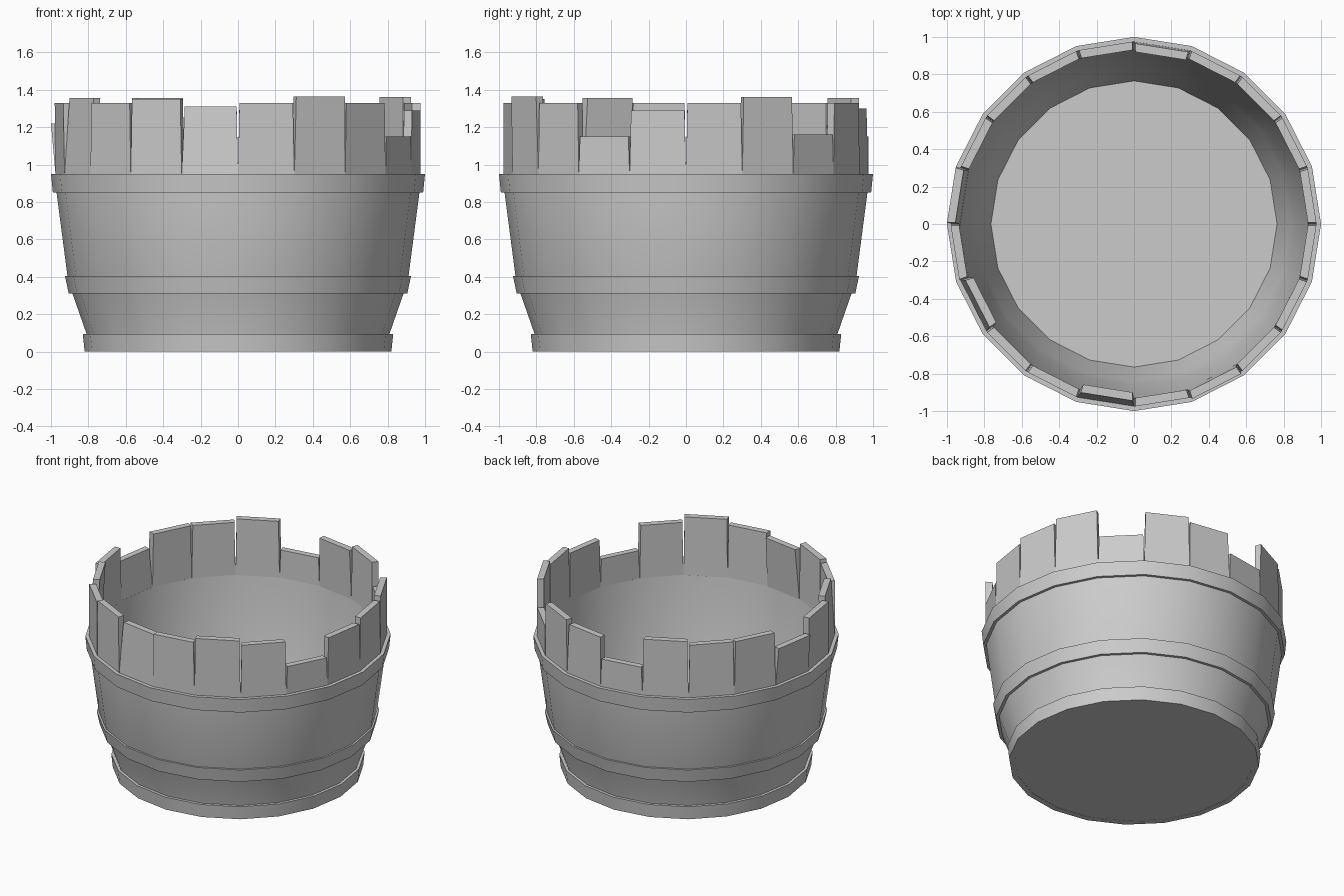
import bpy, bmesh, math

if "Cube" in bpy.data.objects:
    bpy.data.objects.remove(bpy.data.objects["Cube"])

N = 20
STEP = 2 * math.pi / N


def finish(bm, name, smooth):
    bmesh.ops.recalc_face_normals(bm, faces=bm.faces[:])
    me = bpy.data.meshes.new(name)
    bm.to_mesh(me)
    bm.free()
    ob = bpy.data.objects.new(name, me)
    bpy.context.collection.objects.link(ob)
    if smooth:
        bpy.ops.object.select_all(action='DESELECT')
        ob.select_set(True)
        bpy.context.view_layer.objects.active = ob
        bpy.ops.object.shade_smooth_by_angle(angle=math.radians(25))
    return ob


def lathe(name, profile, closed=True):
    """Turn (radius, z) points around z; an open profile is capped at both ends."""
    bm = bmesh.new()
    rings = [[bm.verts.new((r * math.cos(i * STEP), r * math.sin(i * STEP), z))
              for i in range(N)] for r, z in profile]
    pairs = list(zip(rings, rings[1:]))
    if closed:
        pairs.append((rings[-1], rings[0]))
    else:
        bm.faces.new(rings[0])
        bm.faces.new(rings[-1])
    for a, b in pairs:
        for i in range(N):
            j = (i + 1) % N
            bm.faces.new((a[i], a[j], b[j], b[i]))
    return finish(bm, name, True)


# Tub wall with its floor
lathe("tub_body", [(0.80, 0.002), (0.81, 0.095), (0.885, 0.31), (0.912, 0.405),
                   (0.97, 0.85), (0.975, 0.95), (0.93, 0.95), (0.92, 0.85),
                   (0.865, 0.405), (0.84, 0.31), (0.765, 0.05)], closed=False)

# Hoops
for name, r0, z0, r1, z1 in (("bottom_hoop", 0.82, 0.0, 0.83, 0.095),
                             ("middle_hoop", 0.905, 0.31, 0.925, 0.405),
                             ("top_hoop", 0.99, 0.85, 1.0, 0.95)):
    lathe(name, [(r0, z0), (r1, z1), (r1 - 0.04, z1), (r0 - 0.04, z0)])

# Uneven stave ends: top height and outward lean, counter-clockwise from +x
tops = [1.33, 1.36, 1.16, 1.33, 1.30, 1.15, 1.355, 1.33, 1.33, 1.22,
        1.33, 1.355, 1.33, 1.35, 1.31, 1.33, 1.365, 1.33, 1.15, 1.29]
lean = {9: 0.025, 11: -0.025, 14: -0.03, 4: -0.01, 16: 0.01, 10: 0.005}
for k, top in enumerate(tops):
    bm = bmesh.new()
    loops = []
    for z, dr, gap in ((0.94, 0.0, 0.0), (top, lean.get(k, 0.0), 0.008)):
        a, b = k * STEP + gap, (k + 1) * STEP - gap
        loops.append([bm.verts.new((r * math.cos(t), r * math.sin(t), z))
                      for r, t in ((0.975 + dr, a), (0.975 + dr, b),
                                   (0.93 + dr, b), (0.93 + dr, a))])
    lo, hi = loops
    bm.faces.new(lo)
    bm.faces.new(hi)
    for i in range(4):
        j = (i + 1) % 4
        bm.faces.new((lo[i], lo[j], hi[j], hi[i]))
    finish(bm, f"stave_{k + 1}", False)
